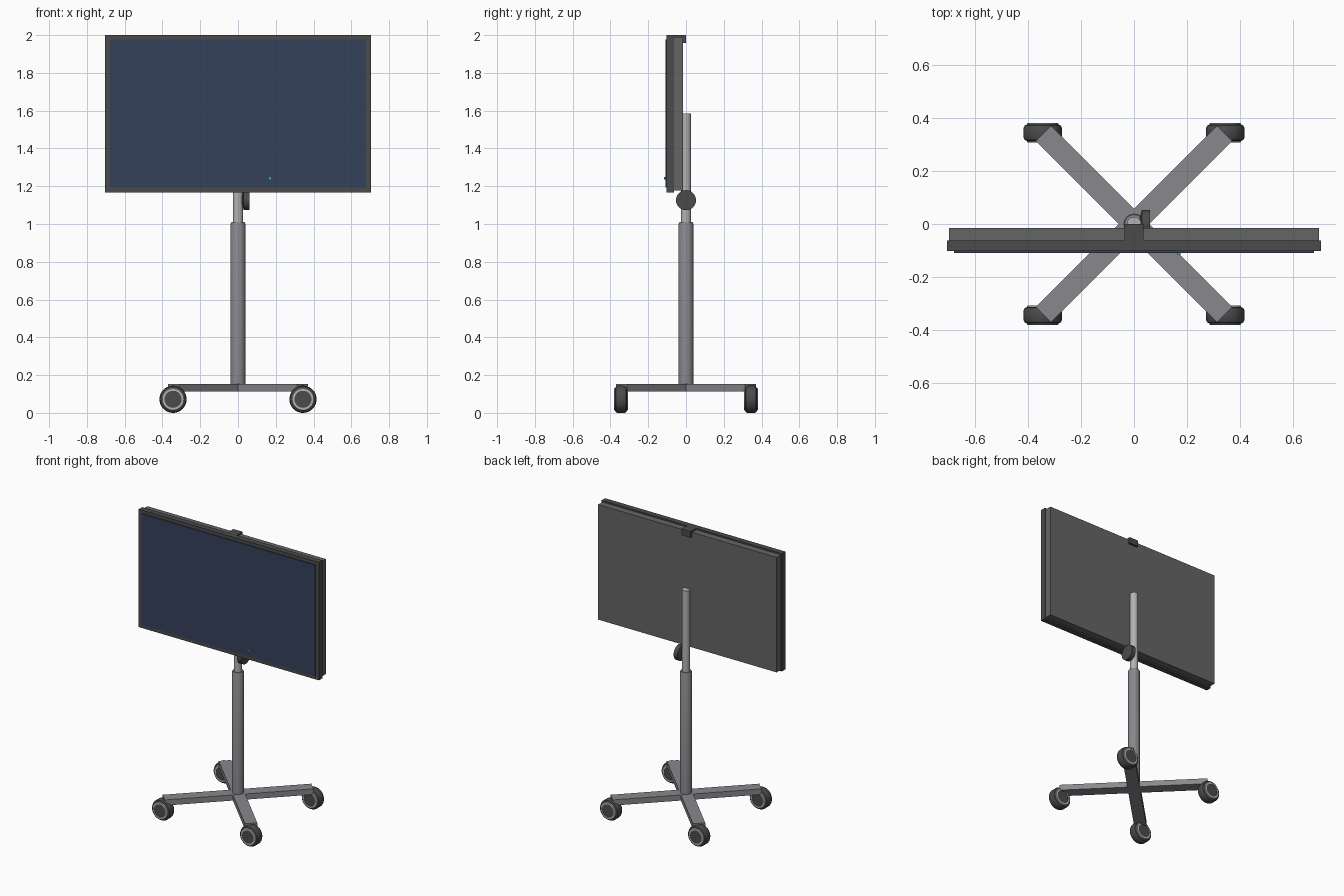
import bpy, bmesh, math
from mathutils import Matrix

if "Cube" in bpy.data.objects:
    bpy.data.objects.remove(bpy.data.objects["Cube"])


def material(name, rgb):
    m = bpy.data.materials.new(name)
    m.diffuse_color = (*rgb, 1)
    m.use_nodes = True
    m.node_tree.nodes["Principled BSDF"].inputs["Base Color"].default_value = m.diffuse_color
    return m


DARK = material("dark_grey", (0.07, 0.07, 0.07))
PANEL = material("panel_grey", (0.13, 0.13, 0.13))
METAL = material("metal", (0.25, 0.25, 0.27))
LIGHT = material("light_metal", (0.45, 0.45, 0.46))
BLUE = material("screen_blue", (0.035, 0.052, 0.105))
GREEN = material("led_green", (0.05, 0.6, 0.15))


def finish(bm, name, mat, smooth=False):
    bmesh.ops.recalc_face_normals(bm, faces=bm.faces)
    me = bpy.data.meshes.new(name)
    bm.to_mesh(me)
    bm.free()
    me.materials.append(mat)
    ob = bpy.data.objects.new(name, me)
    bpy.context.collection.objects.link(ob)
    if smooth:
        bpy.ops.object.select_all(action='DESELECT')
        ob.select_set(True)
        bpy.context.view_layer.objects.active = ob
        bpy.ops.object.shade_smooth_by_angle(angle=math.radians(35))
    return ob


def box(name, lo, hi, mat, rot=0):
    bm = bmesh.new()
    bmesh.ops.create_cube(bm, size=1)
    for v in bm.verts:
        v.co = [lo[i] + (v.co[i] + 0.5) * (hi[i] - lo[i]) for i in range(3)]
    bmesh.ops.rotate(bm, verts=bm.verts, matrix=Matrix.Rotation(rot, 3, 'Z'))
    return finish(bm, name, mat)


def lathe(name, profile, mat, loc=(0, 0, 0), axis='Z', closed=False, n=40):
    """Revolve (radius, height) points about the given axis."""
    bm = bmesh.new()
    pts = profile + profile[:1] if closed else profile
    vs = [bm.verts.new((r, 0, h)) for r, h in pts]
    es = [bm.edges.new(p) for p in zip(vs, vs[1:])]
    bmesh.ops.spin(bm, geom=vs + es, axis=(0, 0, 1), cent=(0, 0, 0),
                   angle=2 * math.pi, steps=n, use_duplicate=False)
    bmesh.ops.remove_doubles(bm, verts=bm.verts, dist=1e-5)
    turn = {'Z': Matrix(), 'X': Matrix.Rotation(math.pi / 2, 4, 'Y'),
            'Y': Matrix.Rotation(-math.pi / 2, 4, 'X')}[axis]
    bmesh.ops.transform(bm, verts=bm.verts, matrix=Matrix.Translation(loc) @ turn)
    return finish(bm, name, mat, True)


# Display: bezel, rear housing, glass, status light and top clip
box("bezel", (-0.704, -0.102, 1.168), (0.704, -0.063, 2.0), DARK)
box("rear_housing", (-0.697, -0.063, 1.178), (0.697, -0.015, 1.99), PANEL)
box("screen", (-0.678, -0.109, 1.193), (0.678, -0.102, 1.977), BLUE)
lathe("status_light", [(0, -0.005), (0.006, -0.005), (0.006, 0.004), (0, 0.004)],
      GREEN, (0.17, -0.111, 1.242), 'Y', n=16)
box("top_clip_bridge", (-0.036, -0.063, 1.985), (0.036, 0, 2.0), DARK)
box("top_clip_hook", (-0.036, -0.016, 1.957), (0.036, 0, 1.99), DARK)

# Telescopic column
lathe("lower_column", [(0, 0.13), (0.039, 0.13), (0.039, 1.0), (0.035, 1.01), (0, 1.01)], METAL)
lathe("upper_column", [(0, 0.98), (0.027, 0.98), (0.027, 1.585), (0, 1.585)], LIGHT)

# Height locking knob
lathe("height_knob", [(0, 0.015), (0.053, 0.03), (0.053, 0.06), (0, 0.06)],
      DARK, (0, 0, 1.126), 'X')

# Crossed base arms
for i, s in enumerate((1, -1)):
    box(f"base_arm_{i + 1}", (-0.483, -0.04, 0.114), (0.483, 0.04, 0.154 - i * 0.0004),
        METAL, s * math.pi / 4)

# Castors: tyre, pale rim ring and recessed hub
tyre = [(0, -0.031), (0.06, -0.031), (0.068, -0.027), (0.072, -0.019),
        (0.072, 0.019), (0.068, 0.027), (0.06, 0.031), (0, 0.031)]
rim = [(0.045, -0.036), (0.057, -0.036), (0.06, -0.032),
       (0.06, 0.032), (0.057, 0.036), (0.045, 0.036)]
hub = [(0, -0.033), (0.046, -0.033), (0.046, 0.033), (0, 0.033)]
for sx in (-1, 1):
    for sy in (-1, 1):
        tag = ("back" if sy > 0 else "front") + ("_right" if sx > 0 else "_left")
        at = (sx * 0.344, sy * 0.344, 0.072)
        lathe("castor_tyre_" + tag, tyre, DARK, at, 'Y')
        lathe("castor_rim_" + tag, rim, LIGHT, at, 'Y', closed=True)
        lathe("castor_hub_" + tag, hub, DARK, at, 'Y')
